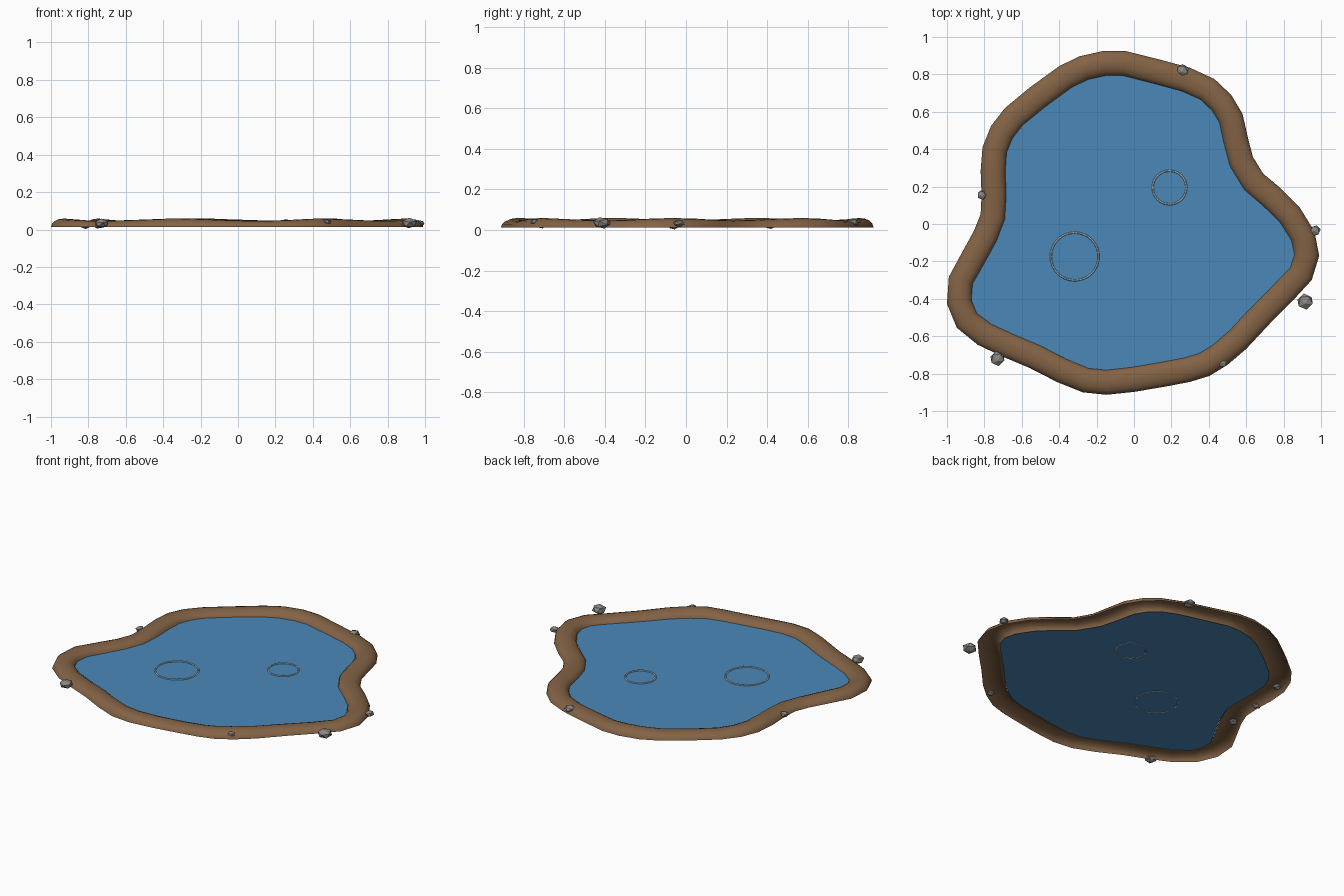
import bpy, bmesh, math, random
from mathutils import Vector, Euler

if "Cube" in bpy.data.objects:
    bpy.data.objects.remove(bpy.data.objects["Cube"])

random.seed(4)
RIM_W, BASE, WATER_Z = 0.133, 0.013, 0.019


def material(name, color):
    m = bpy.data.materials.new(name)
    m.diffuse_color = color
    m.use_nodes = True
    m.node_tree.nodes["Principled BSDF"].inputs["Base Color"].default_value = m.diffuse_color
    return m


def make_object(name, bm, mat, smooth):
    bmesh.ops.recalc_face_normals(bm, faces=bm.faces)
    me = bpy.data.meshes.new(name)
    bm.to_mesh(me)
    bm.free()
    me.materials.append(mat)
    for p in me.polygons:
        p.use_smooth = smooth
    ob = bpy.data.objects.new(name, me)
    bpy.context.collection.objects.link(ob)
    return ob


earth = material("earth", (0.23, 0.125, 0.06, 1))
water_mat = material("water", (0.07, 0.25, 0.48, 0.9))
stone = material("stone", (0.25, 0.24, 0.22, 1))
ripple_mat = material("ripple", (0.45, 0.55, 0.62, 1))

# Outer shoreline, counter-clockwise, in thousandths
SHORE = [(990, -170), (965, -40), (885, 90), (785, 190), (690, 270), (635, 360),
         (607, 470), (580, 590), (520, 690), (430, 775), (300, 835), (135, 880),
         (-45, 925), (-165, 925), (-290, 897), (-400, 844), (-557, 730), (-690, 620),
         (-765, 523), (-810, 410), (-820, 283), (-815, 155), (-820, 53), (-856, -37),
         (-915, -144), (-990, -283), (-1000, -427), (-947, -555), (-835, -646),
         (-700, -710), (-557, -770), (-413, -844), (-274, -900), (-146, -913),
         (4, -897), (164, -870), (300, -844), (404, -812), (500, -753), (600, -668),
         (725, -534), (842, -417), (950, -300)]
pts = [Vector((x / 1000, y / 1000, 0)) for x, y in SHORE]
N = len(pts)
inward = []
for i in range(N):
    a = (pts[i] - pts[i - 1]).normalized()
    b = (pts[(i + 1) % N] - pts[i]).normalized()
    t = (a + b).normalized()
    inward.append(Vector((-t.y, t.x, 0)))

# Earth bank: open-bottomed arch swept round the shoreline
SEG = 8
bm = bmesh.new()
rings = []
for i, (p, n) in enumerate(zip(pts, inward)):
    h = 0.040 + 0.006 * math.sin(7 * 2 * math.pi * i / N + 0.6)
    row = []
    for k in range(SEG + 1):
        a = math.pi * k / SEG
        q = p + n * (RIM_W * (1 - math.cos(a)) / 2)
        row.append(bm.verts.new((q.x, q.y, BASE + h * math.sin(a))))
    rings.append(row)
for i in range(N):
    r0, r1 = rings[i], rings[(i + 1) % N]
    for k in range(SEG):
        bm.faces.new((r0[k], r1[k], r1[k + 1], r0[k + 1]))
make_object("bank", bm, earth, True)

# Water sheet filling the bank
bm = bmesh.new()
loop = [bm.verts.new(p + n * (RIM_W - 0.001) + Vector((0, 0, WATER_Z)))
        for p, n in zip(pts, inward)]
bm.faces.new(loop)
water = make_object("water", bm, water_mat, False)
if water.data.polygons[0].normal.z < 0:
    water.data.flip_normals()

# Ripple rings on the water
for i, (x, y, r) in enumerate([(-0.317, -0.174, 0.128), (0.19, 0.195, 0.09)]):
    bpy.ops.mesh.primitive_torus_add(location=(x, y, WATER_Z + 0.002), major_radius=r,
                                     minor_radius=0.005, major_segments=32, minor_segments=6)
    ring = bpy.context.object
    ring.name = f"ripple_{i + 1}"
    ring.data.materials.append(ripple_mat)
    bpy.ops.object.shade_smooth()

# Stones along the bank: x, y, z, radius (the last two sit under the bank)
STONES = [(0.915, -0.415, 0.035, 0.045), (-0.73, -0.72, 0.033, 0.041),
          (0.97, -0.035, 0.033, 0.029), (0.475, -0.745, 0.040, 0.024),
          (-0.813, 0.155, 0.033, 0.027), (0.26, 0.82, 0.034, 0.036),
          (-0.749, 0.417, 0.022, 0.027), (-0.815, -0.061, 0.020, 0.027)]
for i, (x, y, z, r) in enumerate(STONES):
    bm = bmesh.new()
    bmesh.ops.create_icosphere(bm, subdivisions=1, radius=r)
    turn = Euler((random.uniform(-.3, .3), random.uniform(-.3, .3), random.uniform(0, 6))).to_matrix()
    for v in bm.verts:
        c = turn @ v.co
        v.co = Vector((x + c.x, y + c.y, max(0.0, z + c.z * 0.65)))
    make_object(f"stone_{i + 1}", bm, stone, False)
